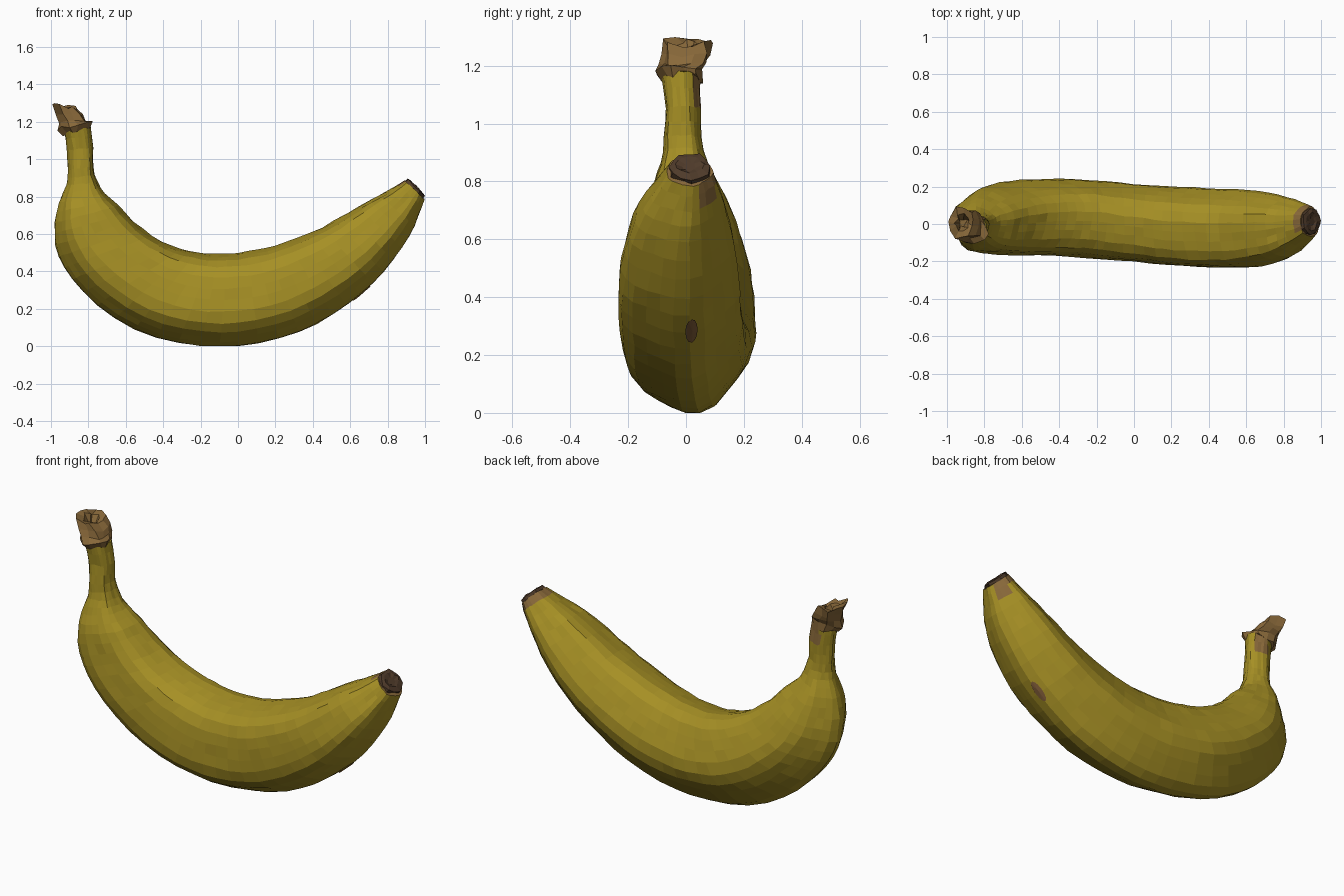
import bpy
import bmesh
import math
import random
from mathutils import Vector

random.seed(4)
if "Cube" in bpy.data.objects:
    bpy.data.objects.remove(bpy.data.objects["Cube"], do_unlink=True)


def material(name, rgb):
    mat = bpy.data.materials.new(name)
    mat.use_nodes = True
    mat.diffuse_color = (*rgb, 1)
    mat.node_tree.nodes["Principled BSDF"].inputs["Base Color"].default_value = (*rgb, 1)
    return mat


YELLOW = material("ripe yellow", (0.38, 0.277, 0.018))
TAN = material("dry stem tan", (0.25, 0.14, 0.042))
DARK = material("dark tip brown", (0.078, 0.043, 0.023))
BRUISE = material("bruise brown", (0.2, 0.1, 0.037))


def pentagon_profile(sides, ridge, twist):
    """Rounded five-sided outline in a unit box, with one ridge near the outer side."""
    pts = []
    for i in range(sides):
        t = 2 * math.pi * i / sides + twist
        r = 1 + ridge * math.cos(5 * (t - twist))
        pts.append((-r * math.cos(t), r * math.sin(t)))

    def fit(values):
        low, high = min(values), max(values)
        return [2 * (v - low) / (high - low) - 1 for v in values]

    return list(zip(fit([p[0] for p in pts]), fit([p[1] for p in pts])))


def smooth_rows(rows):
    """Insert one spline midpoint between each pair of sections."""
    out = []
    for i in range(len(rows) - 1):
        a, b, c, d = (rows[max(0, min(len(rows) - 1, i + k))] for k in (-1, 0, 1, 2))
        out.append(b)
        out.append(tuple((9 * (q + r) - p - s) / 16 for p, q, r, s in zip(a, b, c, d)))
    return out + [rows[-1]]


def loft(name, rows, profile, jitter, mats, rule=None):
    """Skin sections given as outer x, z, inner x, z, and the y range."""
    bm = bmesh.new()
    sides = len(profile)
    rings = []
    for ox, oz, ix, iz, y0, y1 in rows:
        ring = []
        for u, v in profile:
            p = Vector(((ox + ix + u * (ix - ox)) / 2,
                        (y0 + y1 + v * (y1 - y0)) / 2,
                        (oz + iz + u * (iz - oz)) / 2))
            p += Vector([random.uniform(-jitter, jitter) for _ in range(3)])
            p.x = max(-1, min(1, p.x))
            p.z = max(0, p.z)
            ring.append(bm.verts.new(p))
        rings.append(ring)
    for a, b in zip(rings, rings[1:]):
        for i in range(sides):
            j = (i + 1) % sides
            bm.faces.new((a[i], a[j], b[j], b[i]))
    bm.faces.new(rings[0])
    bm.faces.new(rings[-1])
    bmesh.ops.recalc_face_normals(bm, faces=bm.faces)
    if rule:
        for f in bm.faces:
            f.material_index = rule(f.calc_center_median())
    return finish(name, bm, mats)


def finish(name, bm, mats):
    mesh = bpy.data.meshes.new(name)
    bm.to_mesh(mesh)
    bm.free()
    for mat in mats:
        mesh.materials.append(mat)
    obj = bpy.data.objects.new(name, mesh)
    bpy.context.collection.objects.link(obj)
    return obj


# Peel, from the stem down around the curve to the blossom end
peel_rows = [
    (-.93, 1.15, -.79, 1.18, -.085, .05),
    (-.915, 1.05, -.775, 1.06, -.07, .05),
    (-.91, .94, -.775, .96, -.075, .055),
    (-.918, .86, -.75, .875, -.085, .075),
    (-.955, .77, -.71, .815, -.115, .115),
    (-.978, .66, -.64, .75, -.145, .158),
    (-.975, .54, -.56, .67, -.155, .195),
    (-.93, .42, -.46, .59, -.162, .222),
    (-.83, .29, -.35, .535, -.165, .236),
    (-.66, .15, -.26, .51, -.168, .24),
    (-.44, .045, -.18, .497, -.175, .24),
    (-.2, 0, -.1, .495, -.19, .228),
    (0, 0, 0, .5, -.2, .215),
    (.22, .04, .1, .515, -.218, .205),
    (.42, .12, .2, .54, -.23, .195),
    (.58, .22, .32, .58, -.235, .19),
    (.72, .335, .45, .635, -.233, .182),
    (.83, .46, .58, .71, -.213, .17),
    (.915, .59, .7, .78, -.175, .145),
    (.965, .695, .8, .832, -.12, .12),
    (.997, .785, .89, .887, -.065, .093),
]


def peel_colour(c):
    dry_stem = c.z > 1.07 and c.y > 0.02 and c.x > -0.87
    dry_rim = c.x + c.z > 1.69 and c.y > -0.03 and (c.z > 0.82 or c.y > 0.05)
    return 1 if dry_stem or dry_rim else 0


peel = loft("peel", smooth_rows(peel_rows), pentagon_profile(25, 0.045, 0.2),
            0.003, [YELLOW, TAN], peel_colour)

# Torn woody cap on the stem, with a sunken top
cap_rows = [
    (-.935, 1.13, -.795, 1.17, -.085, .05),
    (-.965, 1.16, -.785, 1.197, -.1, .055),
    (-.965, 1.2, -.81, 1.21, -.088, .065),
    (-.97, 1.24, -.838, 1.24, -.075, .08),
    (-.995, 1.297, -.86, 1.27, -.07, .085),
    (-.96, 1.285, -.88, 1.265, -.03, .05),
    (-.94, 1.23, -.9, 1.22, -.02, .03),
]
loft("stem_cap", cap_rows, pentagon_profile(11, 0.08, 0), 0.011, [TAN])

# Dark dished blossom end
tip_rows = [
    (.985, .785, .89, .878, -.058, .086),
    (1, .802, .907, .895, -.056, .086),
    (.98, .825, .925, .885, -.035, .06),
    (.965, .835, .935, .865, -.01, .035),
]
loft("blossom_tip", tip_rows, pentagon_profile(12, 0.08, 0), 0.005, [DARK])

# Bruise on the outer ridge, a thin plate following the peel
bm = bmesh.new()
middle = Vector((0.66, 0.02, 0.285))
along = Vector((0.75, 0, 0.65))


def on_peel(p):
    hit, spot, normal, _ = peel.closest_point_on_mesh(p)
    return bm.verts.new(spot + normal * 0.005)


hub = on_peel(middle)
rim = []
for k in range(12):
    t = math.tau * k / 12
    rim.append(on_peel(middle + along * 0.062 * math.cos(t) + Vector((0, 0.022 * math.sin(t), 0))))
for a, b in zip(rim, rim[1:] + rim[:1]):
    bm.faces.new((hub, a, b))
bmesh.ops.recalc_face_normals(bm, faces=bm.faces)
if sum(f.normal.z for f in bm.faces) > 0:
    bmesh.ops.reverse_faces(bm, faces=bm.faces)
finish("bruise", bm, [BRUISE])
